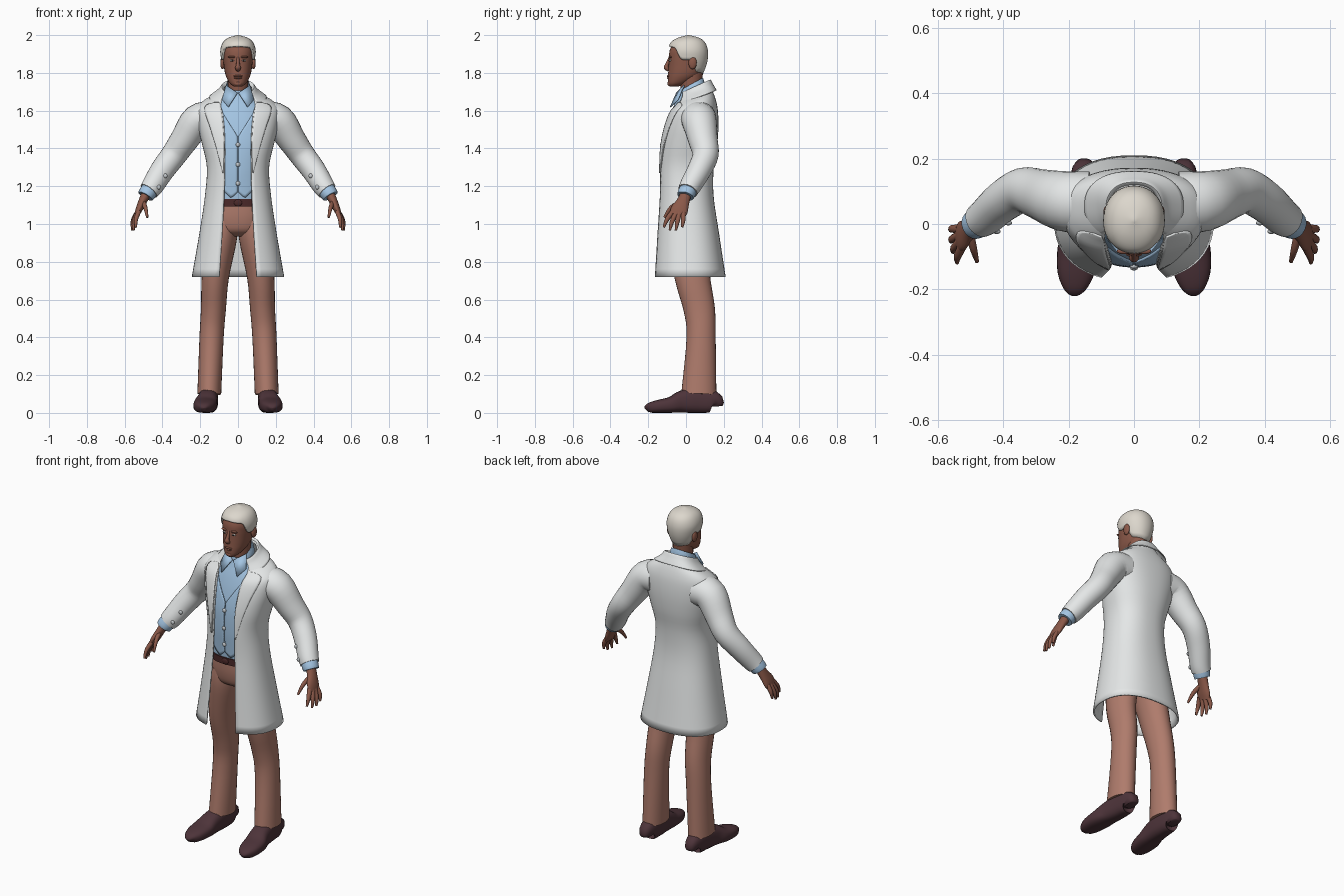
import bpy, bmesh, math
from mathutils import Vector
from mathutils.bvhtree import BVHTree

if "Cube" in bpy.data.objects:
    bpy.data.objects.remove(bpy.data.objects["Cube"])


def material(name, r, g, b):
    m = bpy.data.materials.new(name)
    m.use_nodes = True
    m.diffuse_color = (r, g, b, 1)
    m.node_tree.nodes["Principled BSDF"].inputs["Base Color"].default_value = (r, g, b, 1)
    return m


WHITE = material("coat white", .80, .82, .82)
BLUE = material("shirt blue", .37, .56, .77)
BROWN = material("trouser brown", .43, .20, .15)
SKIN = material("skin", .26, .10, .067)
SHOE = material("shoe leather", .075, .034, .042)
HAIR = material("pale hair", .72, .68, .61)
BELT = material("belt leather", .07, .022, .022)
BUTTON = material("button grey", .55, .58, .60)
EYE = material("eye white", .6, .58, .55)
IRIS = material("iris dark", .03, .02, .015)
parts = []


def dense(rows, k=4):
    """Smooth extra rows between the given ones."""
    out = []
    for i in range(len(rows) - 1):
        a, b, c, d = (rows[min(max(j, 0), len(rows) - 1)] for j in range(i - 1, i + 3))
        for s in range(k):
            t = s / k
            out.append(tuple(q + t / 2 * (r - p + t * (2*p - 5*q + 4*r - w + t * (3*(q - r) + w - p)))
                             for p, q, r, w in zip(a, b, c, d)))
    return out + [tuple(rows[-1])]


def lerp(table, key):
    for a, b in zip(table, table[1:]):
        if key <= b[0]:
            t = max(0, (key - a[0]) / (b[0] - a[0]))
            return [p + (q - p) * t for p, q in zip(a[1:], b[1:])]
    return table[-1][1:]


def skin_rings(name, rings, mat, closed=True, caps="both", thick=0, mirror=False):
    """Join rows of points into a surface."""
    bm = bmesh.new()
    vs = [[bm.verts.new(p) for p in ring] for ring in rings]
    n = len(rings[0])
    for low, high in zip(vs, vs[1:]):
        for j in range(n if closed else n - 1):
            k = (j + 1) % n
            bm.faces.new((low[j], low[k], high[k], high[j]))
    if closed and caps in ("both", "top"):
        bm.faces.new(vs[-1])
    if closed and caps == "both":
        bm.faces.new(vs[0][::-1])
        bmesh.ops.recalc_face_normals(bm, faces=bm.faces)
    return finish(name, bm, mat, thick, mirror)


def finish(name, bm, mat, thick=0, mirror=False):
    me = bpy.data.meshes.new(name)
    bm.to_mesh(me)
    bm.free()
    me.materials.append(mat)
    ob = bpy.data.objects.new(name, me)
    bpy.context.collection.objects.link(ob)
    if thick:
        mod = ob.modifiers.new("thickness", 'SOLIDIFY')
        mod.thickness, mod.offset = thick, -1
    if mirror:
        ob.modifiers.new("mirror", 'MIRROR')
    parts.append(ob)
    return ob


def power(v, p):
    return math.copysign(abs(v) ** p, v)


def oval(z, a, front, back, tilt=0, gap=0, n=48, p=.85):
    """Level ring, optionally tilted and left open at the front."""
    cy, r = (front + back) / 2, (back - front) / 2
    start = math.asin(min(1, gap / a) ** (1 / p)) if gap else 0
    ring = []
    for i in range(n + 1 if gap else n):
        phi = start + (2 * math.pi - 2 * start) * i / n
        y = cy - r * power(math.cos(phi), p)
        ring.append((a * power(math.sin(phi), p), y, z + tilt * (y - cy)))
    return ring


def tube(name, path, mat, hint=(0, 1, 0), n=20, p=1, k=4, mirror=True):
    """Oval tube along (x, y, z, radius along hint, other radius)."""
    path = dense(path, k)
    pts = [Vector(q[:3]) for q in path]
    rings = []
    for i, q in enumerate(path):
        t = (pts[min(i + 1, len(pts) - 1)] - pts[max(i - 1, 0)]).normalized()
        u = Vector(hint)
        u = (u - t * u.dot(t)).normalized()
        v = t.cross(u)
        ring = []
        for j in range(n):
            f = 2 * math.pi * j / n
            c = pts[i] + u * q[3] * power(math.cos(f), p) + v * q[4] * power(math.sin(f), p)
            ring.append((c.x, c.y, max(c.z, 0)))
        rings.append(ring)
    return skin_rings(name, rings, mat, mirror=mirror)


def blob(name, loc, size, mat, mirror=False):
    bm = bmesh.new()
    bmesh.ops.create_uvsphere(bm, u_segments=16, v_segments=10, radius=1)
    for v in bm.verts:
        v.co = [c + s * w for c, s, w in zip(loc, size, v.co)]
    return finish(name, bm, mat, mirror=mirror)


def tree(ob):
    return BVHTree.FromPolygons([v.co for v in ob.data.vertices], [p.vertices[:] for p in ob.data.polygons])


def front_y(bvh, x, z, fallback=0):
    hit = bvh.ray_cast(Vector((x, -1, z)), Vector((0, 1, 0)))[0]
    return hit.y if hit else fallback


# Long open coat and turned collar: z, half width, front, back, tilt, half gap
coat = skin_rings("coat", [oval(*r) for r in dense([
    (.72, .245, -.175, .21, 0, .10), (.95, .205, -.16, .175, 0, .085),
    (1.15, .175, -.147, .146, 0, .075), (1.3, .165, -.145, .147, 0, .072),
    (1.42, .19, -.135, .165, 0, .07), (1.52, .213, -.113, .172, 0, .074),
    (1.6, .22, -.085, .168, .05, .082), (1.645, .19, -.06, .155, .2, .09),
    (1.685, .115, -.045, .135, .35, .085), (1.72, .08, -.03, .12, .45, .055)])],
    WHITE, closed=False, thick=.01)
skin_rings("coat_collar", [oval(*r) for r in dense([
    (1.67, .152, -.055, .162, .35, .1), (1.702, .108, -.045, .144, .4, .08),
    (1.728, .086, -.035, .128, .45, .06), (1.712, .074, -.028, .115, .45, .055)])],
    WHITE, closed=False, thick=.005)

# Lapels follow the coat front: z, inner x, outer x
coat_tree = tree(coat)
rows = []
for z, x0, x1 in dense([(1.27, .078, .082), (1.4, .074, .115), (1.5, .078, .145),
                        (1.615, .09, .178), (1.645, .1, .125)], 6):
    y, row = -.1, []
    for i in range(9):
        x = x0 + (x1 - x0) * i / 8
        y = front_y(coat_tree, x, z, y)
        row.append((x, y - .008, z))
    rows.append(row)
skin_rings("lapels", rows, WHITE, closed=False, thick=.007, mirror=True)

# Sleeves, cuffs and sleeve buttons
sleeve = tube("sleeves", [(.14, .065, 1.56, .095, .09), (.215, .07, 1.545, .092, .088),
                          (.285, .09, 1.445, .078, .075), (.34, .103, 1.365, .069, .068),
                          (.4, .07, 1.285, .063, .064), (.45, .025, 1.205, .057, .058),
                          (.472, .01, 1.175, .053, .053)], WHITE, n=28)
tube("shirt_cuffs", [(.45, .025, 1.205, .048, .048), (.48, .003, 1.163, .047, .046),
                     (.49, -.003, 1.147, .044, .043)], BLUE)
sleeve_tree = tree(sleeve)
for x, z in ((.385, 1.255), (.42, 1.195)):
    blob("sleeve_buttons", (x, front_y(sleeve_tree, x, z), z), (.012, .008, .012), BUTTON, True)

# Shirt body, collar band and collar points
shirt = skin_rings("shirt", [oval(*r) for r in dense([
    (1.09, .145, -.113, .11), (1.2, .145, -.12, .12), (1.3, .145, -.125, .122),
    (1.42, .165, -.12, .14), (1.52, .17, -.1, .145), (1.6, .15, -.075, .13),
    (1.66, .1, -.05, .11), (1.7, .068, -.035, .1)])], BLUE)
skin_rings("shirt_collar", [oval(*r) for r in dense([
    (1.68, .072, -.045, .1, .5), (1.715, .068, -.042, .097, .53), (1.74, .061, -.036, .09, .55)])],
    BLUE, caps="none", thick=.006)
bm = bmesh.new()
bm.faces.new([bm.verts.new(p) for p in ((.004, -.052, 1.695), (.052, -.085, 1.62),
                                        (.085, -.045, 1.66), (.064, -.012, 1.735))])
finish("collar_points", bm, BLUE, .006, True)

# Waistcoat panels with a V neck, and their buttons
shirt_tree = tree(shirt)
rows = []
for i in range(21):
    row = []
    for j in range(9):
        u = j / 8
        x, low, high = .003 + .095 * u, 1.137 + .03 * abs(u - .35) / .35, 1.465 + .15 * u
        z = low + (high - low) * i / 20
        row.append((x, front_y(shirt_tree, x, z) - .008, z))
    rows.append(row)
skin_rings("waistcoat", rows, BLUE, closed=False, thick=.008, mirror=True)
for z in (1.42, 1.315, 1.215):
    blob("waistcoat_button", (0, front_y(shirt_tree, 0, z) - .01, z), (.012, .007, .012), BUTTON)

# Belt with buckle, hips and trouser legs
skin_rings("belt", [oval(z, .152, -.123, .12) for z in (1.093, 1.132)], BELT)
blob("belt_buckle", (0, -.123, 1.112), (.022, .006, .018), BELT)
skin_rings("hips", [oval(*r) for r in dense([
    (.935, .1, -.05, .08), (.965, .135, -.095, .11), (1.03, .15, -.112, .12), (1.1, .147, -.115, .112)])], BROWN)
tube("trouser_legs", [(.078, .01, 1.03, .108, .075), (.088, .012, .93, .11, .083),
                      (.12, .034, .72, .094, .072), (.13, .07, .55, .083, .066),
                      (.14, .08, .4, .077, .064), (.152, .068, .1, .093, .063)], BROWN, n=28)

# Shoes: heel to toe
tube("shoes", [(x, y, h / 2, w, h / 2) for x, y, w, h in (
    (.152, .156, .025, .07), (.153, .145, .042, .115), (.155, .06, .05, .135), (.162, -.02, .054, .118),
    (.172, -.08, .062, .085), (.178, -.15, .056, .068), (.181, -.195, .036, .052), (.181, -.21, .012, .03))],
    SHOE, hint=(1, 0, 0), n=24, p=.75)

# Hands
tube("palms", [(.478, .005, 1.175, .028, .027), (.505, -.015, 1.12, .034, .022),
               (.525, -.035, 1.075, .046, .018), (.537, -.046, 1.045, .04, .012)], SKIN)
for name, a, b, c in (
        ("thumbs", (.502, -.03, 1.115), (.49, -.08, 1.085), (.48, -.115, 1.035)),
        ("index_fingers", (.526, -.07, 1.065), (.54, -.1, 1.025), (.541, -.118, .982)),
        ("middle_fingers", (.532, -.052, 1.06), (.551, -.075, 1.01), (.553, -.086, .966)),
        ("ring_fingers", (.534, -.035, 1.06), (.556, -.046, 1.01), (.56, -.054, .966)),
        ("little_fingers", (.534, -.015, 1.06), (.556, -.015, 1.02), (.561, -.02, .983))):
    tube(name, [(*a, .014, .013), (*b, .012, .011), (*c, .006, .006)], SKIN, hint=(.3, .9, .2), n=10)

# Neck, head and face
tube("neck", [(0, .04, 1.62, .058, .055), (0, .028, 1.72, .058, .054), (0, .03, 1.81, .06, .056)],
     SKIN, mirror=False)
skin_rings("head", [oval(*r, p=.92) for r in dense([
    (1.727, .02, -.086, -.045), (1.743, .042, -.095, .0), (1.775, .061, -.096, .06),
    (1.805, .07, -.094, .088), (1.84, .075, -.092, .1), (1.88, .079, -.09, .105),
    (1.92, .08, -.086, .105), (1.96, .066, -.065, .088), (1.985, .03, -.025, .05)])], SKIN)
tube("nose", [(0, -.084, 1.882, .008, .007), (0, -.1, 1.845, .01, .01), (0, -.104, 1.828, .013, .015),
              (0, -.09, 1.814, .008, .012)], SKIN, n=12, mirror=False)
for z, w in ((1.783, .025), (1.773, .021)):
    blob("lip", (0, -.092, z), (w, .009, .006), SKIN)
blob("chin", (0, -.085, 1.743), (.022, .014, .014), SKIN)
blob("ears", (.082, .035, 1.853), (.012, .022, .034), SKIN, True)
blob("brows", (.031, -.083, 1.884), (.022, .009, .006), SKIN, True)
blob("eyes", (.03, -.083, 1.866), (.013, .007, .006), EYE, True)
blob("irises", (.03, -.0895, 1.866), (.005, .002, .005), IRIS, True)

# Short hair with a hairline that drops behind the ears
shape = dense([(1.79, .062, -.09, .088), (1.84, .08, -.09, .108), (1.88, .09, -.092, .116),
               (1.92, .094, -.094, .116), (1.96, .081, -.082, .102), (1.985, .054, -.045, .072),
               (2.0, .004, .008, .016)])
hairline = [(0, 1.942), (50, 1.935), (70, 1.868), (98, 1.868), (122, 1.805), (180, 1.795)]
rings = []
for i in range(15):
    ring = []
    for j in range(48):
        angle = 360 * j / 48
        low = lerp(hairline, min(angle, 360 - angle))[0]
        z = 2.0 - (2.0 - low) * (1 - i / 14) ** 1.7
        ring.append(oval(z, *lerp(shape, z), p=.95)[j])
    rings.append(ring)
skin_rings("hair", rings, HAIR, caps="top", thick=.012)

# Smooth shading with sharp creases kept
bpy.ops.object.select_all(action='DESELECT')
for ob in parts:
    ob.select_set(True)
bpy.context.view_layer.objects.active = parts[0]
bpy.ops.object.shade_smooth_by_angle(angle=math.radians(50))
